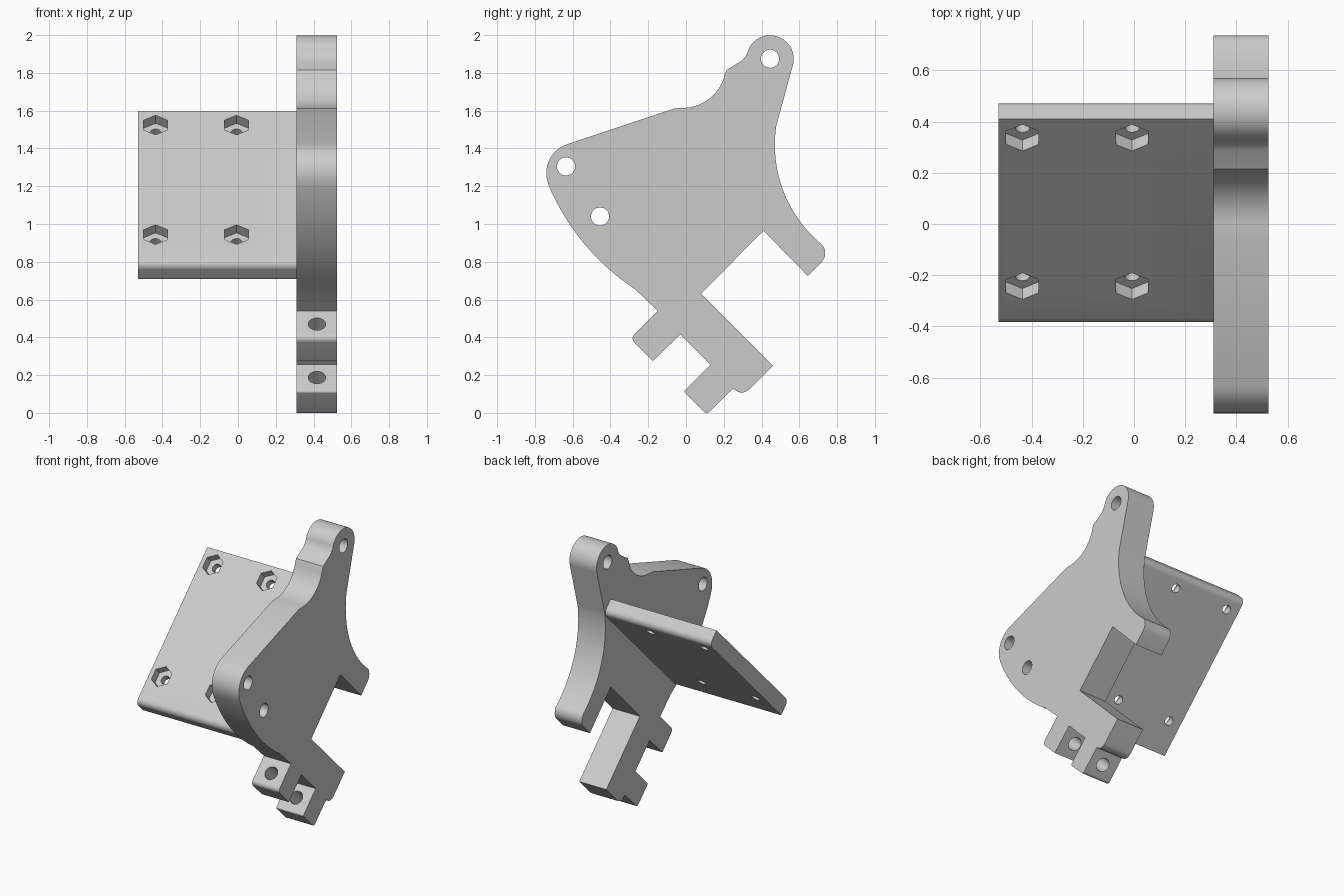
import bpy, bmesh, math
from mathutils import Matrix, Vector

old = bpy.data.objects.get("Cube")
if old:
    bpy.data.objects.remove(old, do_unlink=True)

grey = bpy.data.materials.new("light_grey")
grey.use_nodes = True
grey.diffuse_color = (0.6, 0.6, 0.6, 1)
grey.node_tree.nodes["Principled BSDF"].inputs["Base Color"].default_value = (0.6, 0.6, 0.6, 1)


def add_object(name, bm):
    bmesh.ops.recalc_face_normals(bm, faces=bm.faces)
    mesh = bpy.data.meshes.new(name)
    bm.to_mesh(mesh)
    bm.free()
    mesh.materials.append(grey)
    ob = bpy.data.objects.new(name, mesh)
    bpy.context.collection.objects.link(ob)
    return ob


def prism(name, outline, x0, x1):
    """Extrude a (y, z) outline along x."""
    bm = bmesh.new()
    face = bm.faces.new([bm.verts.new((x0, p[0], p[1])) for p in outline])
    new = bmesh.ops.extrude_face_region(bm, geom=[face])["geom"]
    verts = [g for g in new if isinstance(g, bmesh.types.BMVert)]
    bmesh.ops.translate(bm, verts=verts, vec=(x1 - x0, 0, 0))
    return add_object(name, bm)


def arc(a, m, b, n=16):
    """Points on the arc from a through m to b."""
    (ax, ay), (mx, my), (bx, by) = a, m, b
    d = 2 * (ax * (my - by) + mx * (by - ay) + bx * (ay - my))
    sa, sm, sb = (p[0] ** 2 + p[1] ** 2 for p in (a, m, b))
    c = Vector(((sa * (my - by) + sm * (by - ay) + sb * (ay - my)) / d,
                (sa * (bx - mx) + sm * (ax - bx) + sb * (mx - ax)) / d))
    r = (Vector(a) - c).length
    t0, tm, t1 = (math.atan2(p[1] - c.y, p[0] - c.x) for p in (a, m, b))
    full = 2 * math.pi
    sweep = (t1 - t0) % full
    if (tm - t0) % full > sweep:
        sweep -= full
    return [(c.x + r * math.cos(t0 + sweep * i / n),
             c.y + r * math.sin(t0 + sweep * i / n)) for i in range(n + 1)]


def fillet(prev, p, nxt, r, n=8):
    """Round the corner p with radius r."""
    p = Vector(p)
    u, v = (Vector(prev) - p).normalized(), (Vector(nxt) - p).normalized()
    half = u.angle(v) / 2
    a, b = p + u * r / math.tan(half), p + v * r / math.tan(half)
    bis = (u + v).normalized()
    m = p + bis * (r / math.sin(half) - r)
    return arc(tuple(a), tuple(m), tuple(b), n)


def drill(ob, pos, radius, length, rotation, sides=32):
    """Cut a prism-shaped hole centred on pos."""
    bm = bmesh.new()
    bmesh.ops.create_cone(bm, cap_ends=True, segments=sides, radius1=radius, radius2=radius,
                          depth=length, matrix=Matrix.Translation(pos) @ rotation)
    cutter = add_object("cutter", bm)
    cutter.hide_render = True
    mod = ob.modifiers.new("hole", "BOOLEAN")
    mod.operation, mod.solver, mod.object = "DIFFERENCE", "EXACT", cutter
    graph = bpy.context.evaluated_depsgraph_get()
    mesh = bpy.data.meshes.new_from_object(ob.evaluated_get(graph))
    ob.modifiers.clear()
    ob.data = mesh
    bpy.data.objects.remove(cutter, do_unlink=True)


ALONG_X = Matrix.Rotation(math.pi / 2, 4, "Y")
TILTED = Matrix.Rotation(math.pi / 4, 4, "X")

# Side bracket outline: upper ear, rear arm, lower clamp arm, front lobe
outline = arc((0.333, 1.93), (0.533, 1.963), (0.568, 1.85), 24)
outline += arc((0.478, 1.52), (0.50, 1.22), (0.715, 0.895), 28)
outline += arc((0.725, 0.885), (0.737, 0.845), (0.72, 0.80), 8)
outline += [(0.645, 0.725), (0.41, 0.965), (0.08, 0.63), (0.46, 0.25)]
outline += fillet((0.46, 0.25), (0.295, 0.085), (0.25, 0.13), 0.055)
outline += [(0.25, 0.13)]
outline += fillet((0.25, 0.13), (0.11, -0.008), (-0.01, 0.11), 0.02)
outline += fillet((0.11, -0.008), (-0.012, 0.112), (0.13, 0.255), 0.01)
outline += [(0.13, 0.255), (-0.03, 0.415), (-0.175, 0.275)]
outline += fillet((-0.175, 0.275), (-0.295, 0.395), (-0.15, 0.54), 0.03)
outline += [(-0.15, 0.54)]
outline += arc((-0.27, 0.655), (-0.534, 0.89), (-0.725, 1.20), 24)
outline += arc((-0.73, 1.215), (-0.693, 1.383), (-0.63, 1.422), 16)
outline += [(-0.06, 1.612)]
outline += arc((0.0, 1.615), (0.135, 1.673), (0.205, 1.79), 16)
outline += [(0.215, 1.815)]
outline += arc((0.29, 1.862), (0.315, 1.888), (0.33, 1.92), 6)
bracket = prism("side_bracket", outline, 0.31, 0.525)

# Mounting holes across the bracket
for y, z in ((0.445, 1.875), (-0.635, 1.305), (-0.455, 1.04)):
    drill(bracket, (0.418, y, z), 0.048, 0.5, ALONG_X)
# Clamp screw hole through both lower tabs
drill(bracket, (0.418, 0.01, 0.24), 0.046, 0.9, TILTED)

# Tilted mounting panel with two rounded edges
top_front, top_back = (0.41, 1.597), (0.488, 1.519)
low_back, low_front = (-0.322, 0.709), (-0.40, 0.787)
section = [top_front] + fillet(top_front, top_back, low_back, 0.042)
section += [low_back] + fillet(low_back, low_front, top_front, 0.042)
panel = prism("mounting_panel", section, -0.53, 0.31)

# Screw holes with hexagonal nut pockets
for x in (-0.436, -0.008):
    for y in (0.337, -0.243):
        pos = (x, y, y + 1.187)
        drill(panel, pos, 0.03, 0.5, TILTED, 24)
        drill(panel, pos, 0.073, 0.12, TILTED, 6)

for ob in (bracket, panel):
    bpy.ops.object.select_all(action="DESELECT")
    ob.select_set(True)
    bpy.context.view_layer.objects.active = ob
    bpy.ops.object.shade_smooth_by_angle(angle=math.radians(25))
